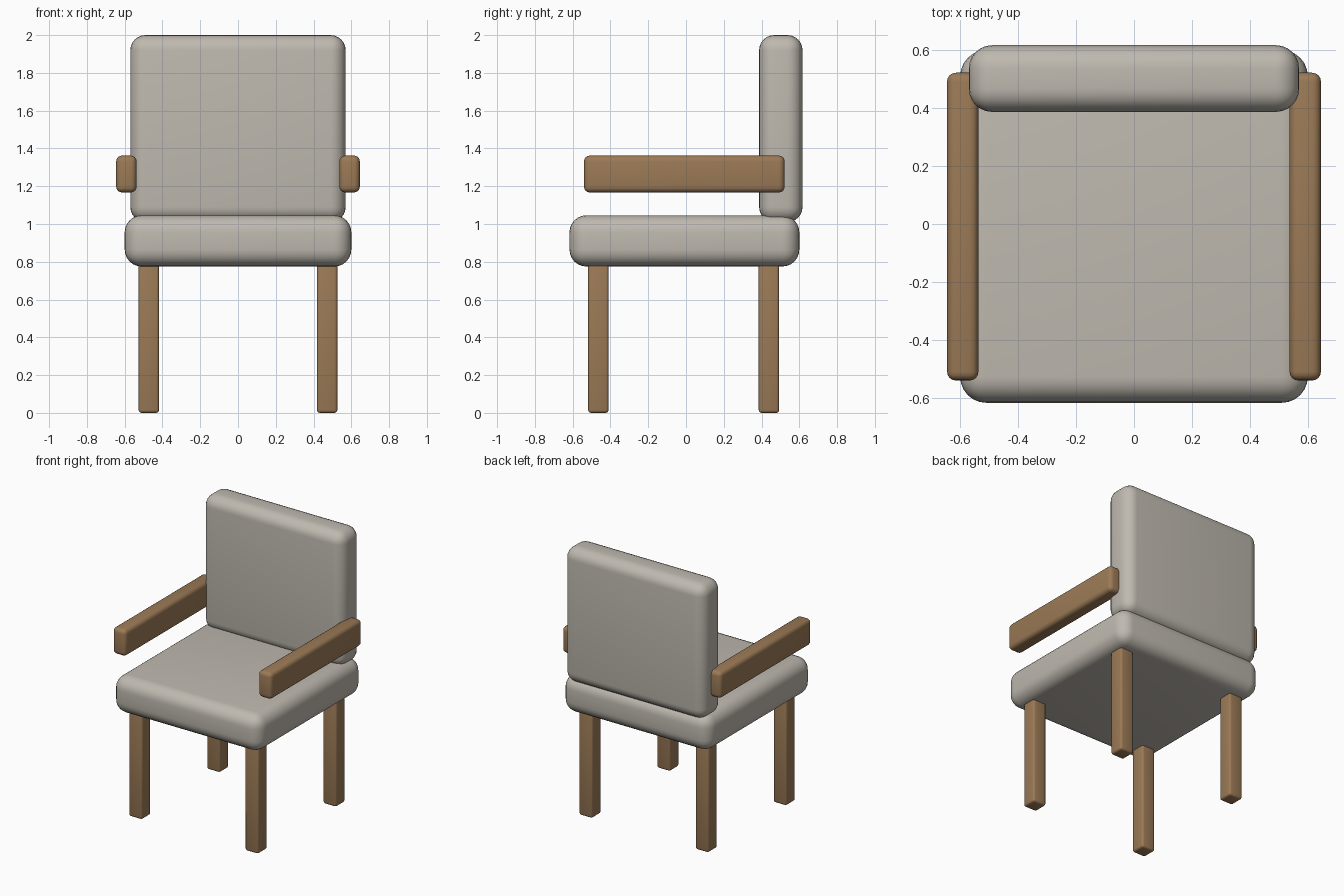
import bpy
import math

default = bpy.data.objects.get("Cube")
if default:
    bpy.data.objects.remove(default, do_unlink=True)


def make_material(name, rgb):
    mat = bpy.data.materials.new(name)
    mat.use_nodes = True
    color = (*rgb, 1.0)
    mat.diffuse_color = color
    mat.node_tree.nodes["Principled BSDF"].inputs["Base Color"].default_value = color
    return mat


fabric = make_material("warm_grey_fabric", (0.52, 0.485, 0.43))
wood = make_material("brown_wood", (0.33, 0.195, 0.093))


def rounded_box(name, low, high, radius, segments, mat):
    """Box between two corners with rounded, smoothly shaded edges."""
    center = [(a + b) / 2 for a, b in zip(low, high)]
    bpy.ops.mesh.primitive_cube_add(size=1, location=center)
    obj = bpy.context.object
    obj.name = obj.data.name = name
    obj.scale = [b - a for a, b in zip(low, high)]
    bpy.ops.object.transform_apply(location=False, rotation=False, scale=True)
    obj.data.materials.append(mat)
    bevel = obj.modifiers.new("Rounded edges", 'BEVEL')
    bevel.width = radius
    bevel.segments = segments
    bpy.ops.object.modifier_apply(modifier=bevel.name)
    bpy.ops.object.shade_smooth_by_angle(angle=math.radians(40))
    return obj


# Cushions
rounded_box("seat_cushion", (-0.6, -0.617, 0.775), (0.6, 0.6, 1.046), 0.09, 6, fabric)
rounded_box("back_cushion", (-0.57, 0.387, 1.01), (0.57, 0.617, 2.0), 0.08, 6, fabric)

# Armrests and legs, repeated on both sides
for side, sign in (("left", 1), ("right", -1)):
    def span(inner, outer):
        return sorted((sign * inner, sign * outer))

    x0, x1 = span(0.537, 0.645)
    rounded_box(side + "_armrest", (x0, -0.54, 1.167), (x1, 0.522, 1.362), 0.03, 4, wood)

    x0, x1 = span(0.418, 0.526)
    for end, y in (("front", -0.464), ("back", 0.439)):
        rounded_box(f"{end}_{side}_leg", (x0, y - 0.054, 0), (x1, y + 0.054, 0.82),
                    0.015, 3, wood)
